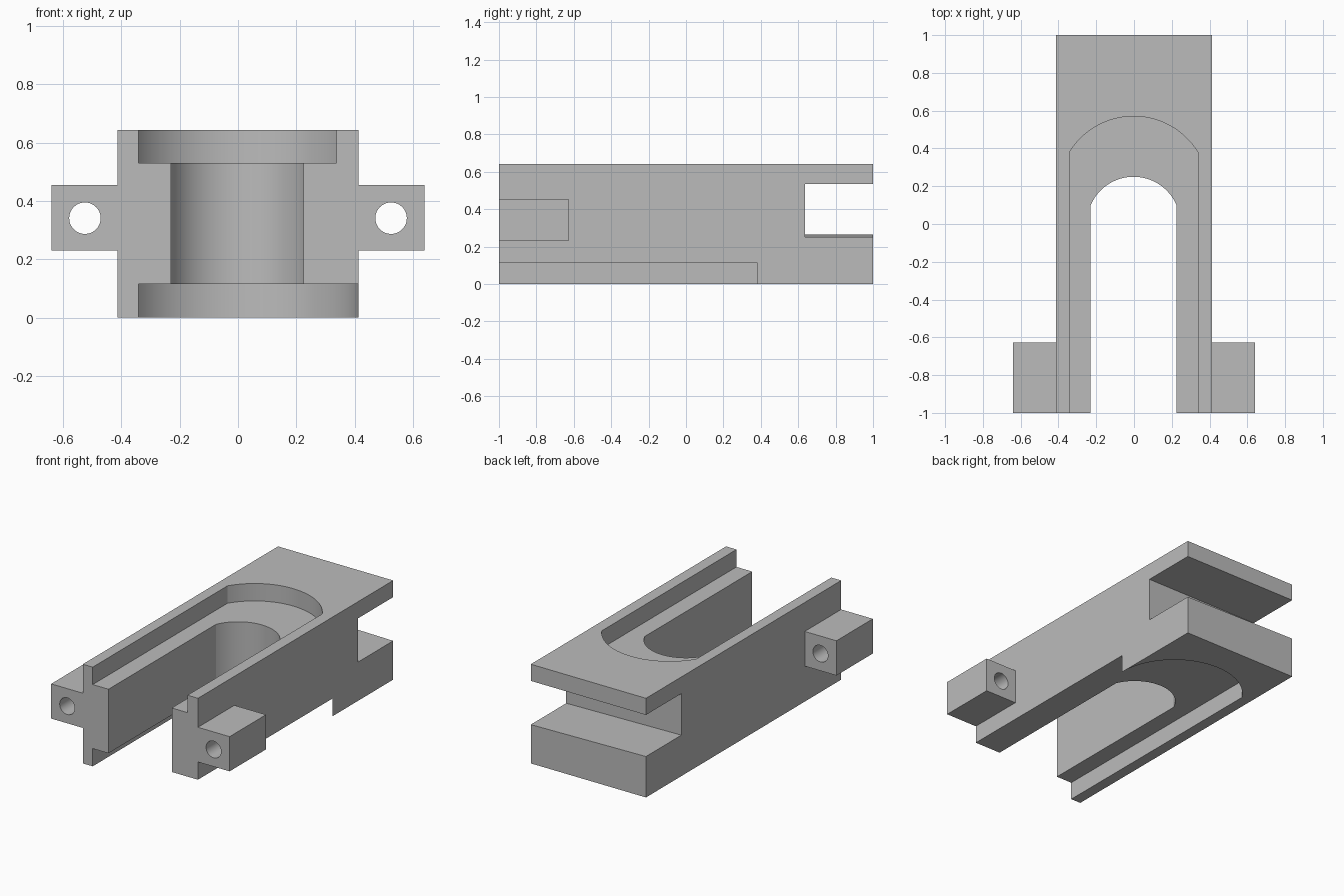
import bpy, bmesh, math
from mathutils import Vector

cube = bpy.data.objects.get("Cube")
if cube:
    bpy.data.objects.remove(cube, do_unlink=True)

grey = bpy.data.materials.new("plain grey")
grey.use_nodes = True
COLOUR = (0.5, 0.5, 0.5, 1)
grey.diffuse_color = COLOUR
grey.node_tree.nodes["Principled BSDF"].inputs["Base Color"].default_value = COLOUR


def prism(name, outline, low, high, axis="z"):
    """Extrude an outline: (x, y) along z, or (x, z) along y."""
    place = (lambda a, b, h: Vector((a, b, h))) if axis == "z" else (lambda a, b, h: Vector((a, h, b)))
    bm = bmesh.new()
    face = bm.faces.new([bm.verts.new(place(a, b, low)) for a, b in outline])
    grown = bmesh.ops.extrude_face_region(bm, geom=[face])
    verts = [g for g in grown["geom"] if isinstance(g, bmesh.types.BMVert)]
    bmesh.ops.translate(bm, verts=verts, vec=place(0, 0, high - low))
    bmesh.ops.recalc_face_normals(bm, faces=bm.faces)
    mesh = bpy.data.meshes.new(name)
    bm.to_mesh(mesh)
    bm.free()
    mesh.materials.append(grey)
    obj = bpy.data.objects.new(name, mesh)
    bpy.context.collection.objects.link(obj)
    return obj


def box(x0, x1, y0, y1):
    return [(x0, y0), (x1, y0), (x1, y1), (x0, y1)]


def arc(cx, cy, r, start, end, steps=40):
    return [(cx + r * math.cos(start + (end - start) * i / steps),
             cy + r * math.sin(start + (end - start) * i / steps)) for i in range(steps + 1)]


def round_ended(half, shoulder, apex, cx=0):
    """Channel open at the front, closed by a shallow arc at the back."""
    rise = apex - shoulder
    r = (half ** 2 + rise ** 2) / (2 * rise)
    a = math.asin(half / r)
    end = arc(cx, apex - r, r, math.pi / 2 - a, math.pi / 2 + a)
    return [(cx - half, -1.1), (cx + half, -1.1)] + end


def combine(target, tool, operation):
    mod = target.modifiers.new("combine", "BOOLEAN")
    mod.object, mod.operation, mod.solver = tool, operation, "EXACT"
    graph = bpy.context.evaluated_depsgraph_get()
    mesh = bpy.data.meshes.new_from_object(target.evaluated_get(graph))
    target.modifiers.clear()
    target.data = mesh
    bpy.data.objects.remove(tool, do_unlink=True)


# Main block
body = prism("slotted_body", box(-0.413, 0.413, -1, 1), 0, 0.643)

# Side lugs with bolt holes
for side in (-1, 1):
    combine(body, prism("lug", box(*sorted((side * 0.35, side * 0.64)), -1, -0.627), 0.23, 0.455), "UNION")
for side in (-1, 1):
    hole = arc(side * 0.525, 0.341, 0.054, 0, 2 * math.pi, 48)[:-1]
    combine(body, prism("bolt_hole", hole, -1.1, -0.5, "y"), "DIFFERENCE")

# Through channel and wider recess on top
combine(body, prism("channel", round_ended(0.227, 0.1, 0.25, -0.002), -0.1, 0.8), "DIFFERENCE")
combine(body, prism("top_recess", round_ended(0.34, 0.38, 0.57, -0.002), 0.53, 0.8), "DIFFERENCE")

# Underside recess, open along the left flank
left_end = math.pi - math.acos(0.342 / 0.413)
under = [(-0.342, -1.1), (0.5, -1.1), (0.5, 0.38)] + arc(0, 0.38, 0.413, 0, left_end)
combine(body, prism("under_recess", under, -0.1, 0.115), "DIFFERENCE")

# Cross slot at the back, with a slightly sloping floor
slot = [(-0.5, 0.267), (0.5, 0.25), (0.5, 0.535), (-0.5, 0.535)]
combine(body, prism("back_slot", slot, 0.637, 1.1, "y"), "DIFFERENCE")

bpy.ops.object.select_all(action="DESELECT")
body.select_set(True)
bpy.context.view_layer.objects.active = body
bpy.ops.object.shade_smooth_by_angle(angle=math.radians(20))
